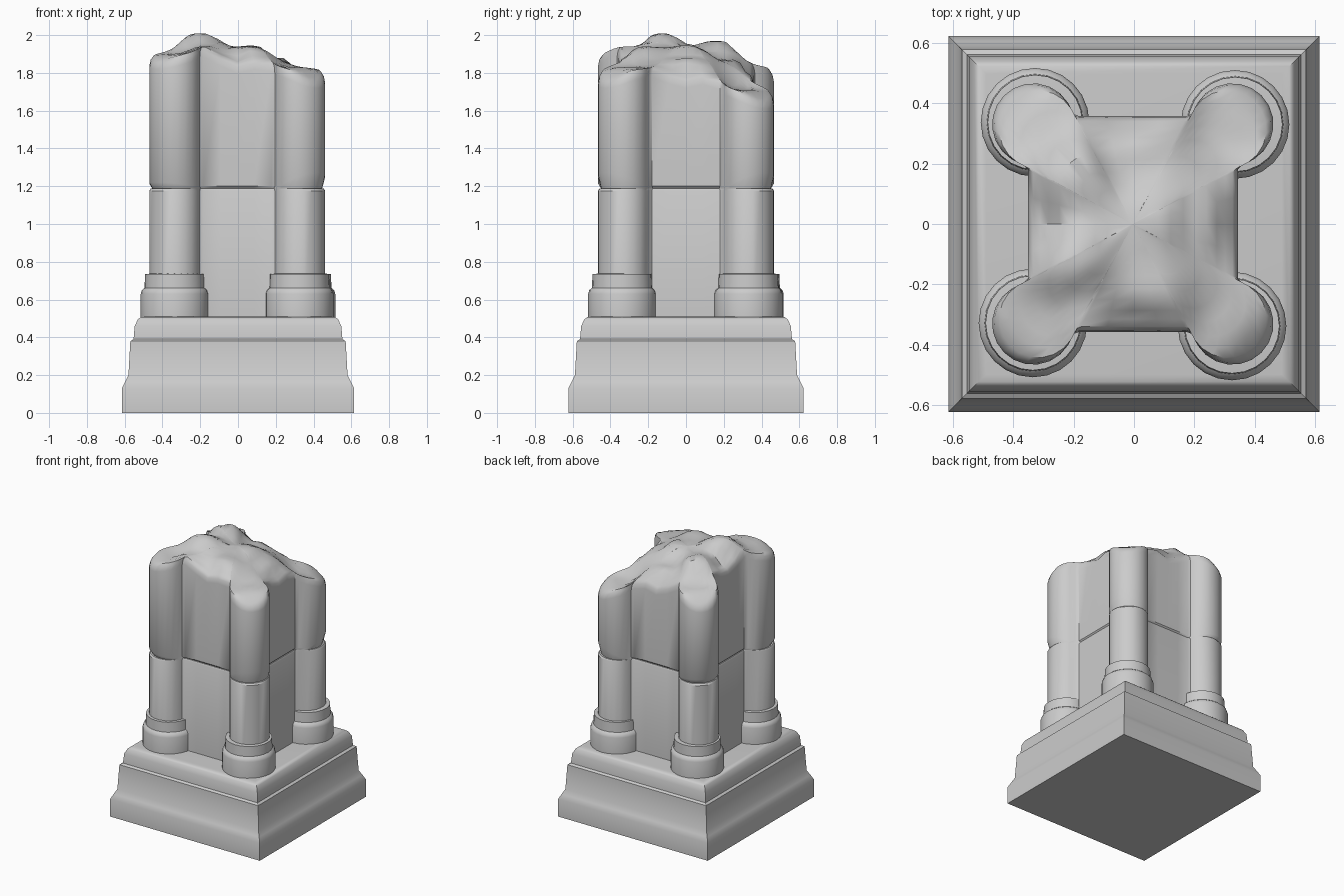
import bpy
from math import cos, sin, pi, radians, hypot

if "Cube" in bpy.data.objects:
    bpy.data.objects.remove(bpy.data.objects["Cube"], do_unlink=True)

stone = bpy.data.materials.new("grey_stone")
stone.use_nodes = True
GREY = (0.6, 0.6, 0.6, 1)
stone.diffuse_color = GREY
stone.node_tree.nodes["Principled BSDF"].inputs["Base Color"].default_value = GREY


def loft(name, rings, tip=None, angle=35):
    """Skin matching rings of points; close with flat caps or a tip point."""
    n = len(rings[0])
    verts = [p for ring in rings for p in ring]
    faces = [(r * n + i, r * n + (i + 1) % n, (r + 1) * n + (i + 1) % n, (r + 1) * n + i)
             for r in range(len(rings) - 1) for i in range(n)]
    faces.append(tuple(reversed(range(n))))
    last = (len(rings) - 1) * n
    if tip:
        verts.append(tip)
        faces += [(last + i, last + (i + 1) % n, len(verts) - 1) for i in range(n)]
    else:
        faces.append(tuple(range(last, last + n)))
    mesh = bpy.data.meshes.new(name)
    mesh.from_pydata(verts, [], faces)
    mesh.materials.append(stone)
    obj = bpy.data.objects.new(name, mesh)
    bpy.context.collection.objects.link(obj)
    bpy.ops.object.select_all(action='DESELECT')
    obj.select_set(True)
    bpy.context.view_layer.objects.active = obj
    bpy.ops.object.shade_smooth_by_angle(angle=radians(angle))
    return obj


# Stepped square plinth
plinth = [(0.615, 0), (0.615, 0.13), (0.598, 0.165), (0.58, 0.2), (0.57, 0.38), (0.553, 0.39),
          (0.547, 0.46), (0.53, 0.495), (0.515, 0.507), (0.49, 0.51)]
corners = [(-1, -1), (1, -1), (1, 1), (-1, 1)]
loft("plinth", [[(sx * w, sy * (w + 0.008), z) for sx, sy in corners] for w, z in plinth])

# Round moulded base under each engaged column
collar = [(0.18, 0.505), (0.18, 0.63), (0.174, 0.65), (0.16, 0.662), (0.157, 0.735), (0.12, 0.738)]
centres = {"front_right": (-0.335, -0.328), "front_left": (0.325, -0.338),
           "back_left": (0.335, 0.33), "back_right": (-0.328, 0.337)}
for label, (cx, cy) in centres.items():
    loft("column_base_" + label,
         [[(cx + r * cos(2 * pi * i / 24), cy + r * sin(2 * pi * i / 24), z) for i in range(24)]
          for r, z in collar])


# Pier cross-section: a square core with a round column on every corner
def pier_outline():
    pts = []
    for k in range(4):
        a = k * pi / 2
        side = 0.348 if k % 2 == 0 else 0.358
        for t in (-0.18, -0.09, 0, 0.09, 0.18):
            pts.append((side * cos(a) - t * sin(a), side * sin(a) + t * cos(a)))
        mid = a + pi / 4
        cx, cy = 0.467 * cos(mid), 0.467 * sin(mid)
        for j in range(15):
            b = mid + radians(-120 + 240 * j / 14)
            pts.append((cx + 0.136 * cos(b), cy + 0.136 * sin(b)))
    return pts


outline = pier_outline()


def section(scale, height):
    return [(x * scale - 0.004, y * scale, height(x * scale, y * scale)) for x, y in outline]


def flat(z):
    return lambda x, y: z


# Intact lower drum
loft("lower_pier", [section(1, flat(0.505)), section(1, flat(1.176)), section(0.985, flat(1.187))])

# Broken top surface, blended from a few sample heights
peaks = [(-0.33, -0.33, 1.9), (0.33, -0.33, 1.83), (-0.33, 0.33, 1.84), (0.33, 0.33, 1.71),
         (-0.43, -0.43, 1.87), (0.43, -0.43, 1.77), (-0.43, 0.43, 1.77), (0.43, 0.43, 1.66),
         (0, -0.36, 1.85), (0, 0.36, 1.76), (0.35, 0, 1.77), (-0.35, 0, 1.86),
         (-0.2, -0.13, 2.01), (-0.2, 0.16, 1.97), (0.08, 0, 1.945), (0.23, 0, 1.88),
         (-0.18, -0.3, 1.94), (0.05, -0.22, 1.94), (0, 0.25, 1.87)]


def broken(x, y):
    total = weight = 0
    for px, py, pz in peaks:
        w = 1 / (hypot(x - px, y - py) + 0.03) ** 4
        total += w * pz
        weight += w
    return total / weight


def chip(x, y):
    """Worn lower rim, deepest on the outer column corners."""
    wear = max(0, hypot(x, y) - 0.48) / 0.12
    return 1.2 + wear * (0.07 if x > 0 else 0.02)


# Broken upper drum
rings = [section(0.965, flat(1.187)), section(1, chip),
         section(1, lambda x, y: broken(x, y) - 0.05),
         section(0.985, lambda x, y: broken(x, y) - 0.018)]
rings += [section(s, broken) for s in (0.95, 0.88, 0.8, 0.7, 0.6, 0.48, 0.36, 0.24, 0.12)]
loft("broken_upper_pier", rings, (-0.004, 0, broken(0, 0)), angle=40)
